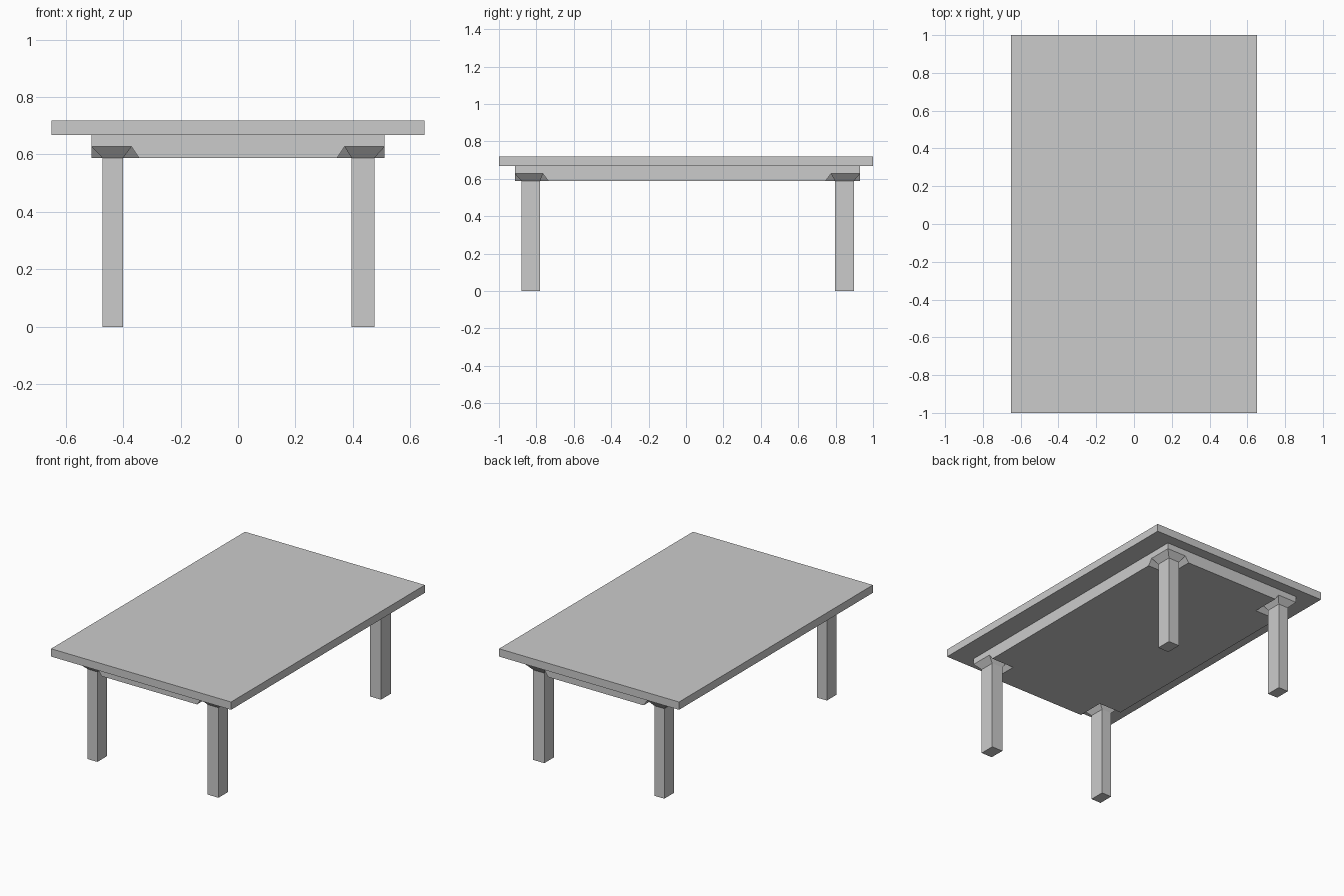
import bpy

if "Cube" in bpy.data.objects:
    bpy.data.objects.remove(bpy.data.objects["Cube"])


def loft(name, rings):
    """Closed solid through stacked rectangles (x0, x1, y0, y1, z), bottom to top."""
    verts = []
    for x0, x1, y0, y1, z in rings:
        verts += [(x0, y0, z), (x1, y0, z), (x1, y1, z), (x0, y1, z)]
    faces = [(3, 2, 1, 0)]
    for r in range(len(rings) - 1):
        a, b = 4 * r, 4 * r + 4
        for i in range(4):
            j = (i + 1) % 4
            faces.append((a + i, a + j, b + j, b + i))
    n = len(verts)
    faces.append((n - 4, n - 3, n - 2, n - 1))
    mesh = bpy.data.meshes.new(name)
    mesh.from_pydata(verts, [], faces)
    mesh.update()
    obj = bpy.data.objects.new(name, mesh)
    bpy.context.collection.objects.link(obj)
    return obj


APRON_Z, CEIL_Z, TOP_Z = 0.588, 0.627, 0.667

# Table top
loft("table_top", [(-0.65, 0.65, -1, 1, TOP_Z), (-0.65, 0.65, -1, 1, 0.718)])

# Solid apron under the top
apron = loft("apron", [(-0.51, 0.51, -0.915, 0.93, APRON_Z),
                       (-0.51, 0.51, -0.915, 0.93, TOP_Z)])

# Per side: (leg min, leg max), (corner pad min, max)
X_SIDES = {"left": ((-0.472, -0.40), (-0.51, -0.371)),
           "right": ((0.395, 0.475), (0.371, 0.51))}
Y_SIDES = {"front": ((-0.88, -0.78), (-0.915, -0.765)),
           "back": ((0.797, 0.898), (0.775, 0.93))}


def notch_span(pad, grow):
    """Widen the notch inward by grow, and well past the apron outward."""
    return (pad[0] - 0.1, pad[1] + grow) if pad[0] < 0 else (pad[0] - grow, pad[1] + 0.1)


for xn, (leg_x, pad_x) in X_SIDES.items():
    for yn, (leg_y, pad_y) in Y_SIDES.items():
        # Leg flaring out to meet the apron corner
        loft(f"{yn}_{xn}_leg", [(*leg_x, *leg_y, 0),
                                (*leg_x, *leg_y, APRON_Z),
                                (*pad_x, *pad_y, CEIL_Z)])
        # Slope-walled notch in the apron corner
        cutter = loft(f"{yn}_{xn}_notch_cutter",
                      [(*notch_span(pad_x, 0.052), *notch_span(pad_y, 0.058), 2 * APRON_Z - CEIL_Z),
                       (*notch_span(pad_x, 0), *notch_span(pad_y, 0), CEIL_Z)])
        cutter.hide_render = True
        cutter.display_type = 'WIRE'
        mod = apron.modifiers.new("corner_notch", 'BOOLEAN')
        mod.operation = 'DIFFERENCE'
        mod.solver = 'EXACT'
        mod.object = cutter
